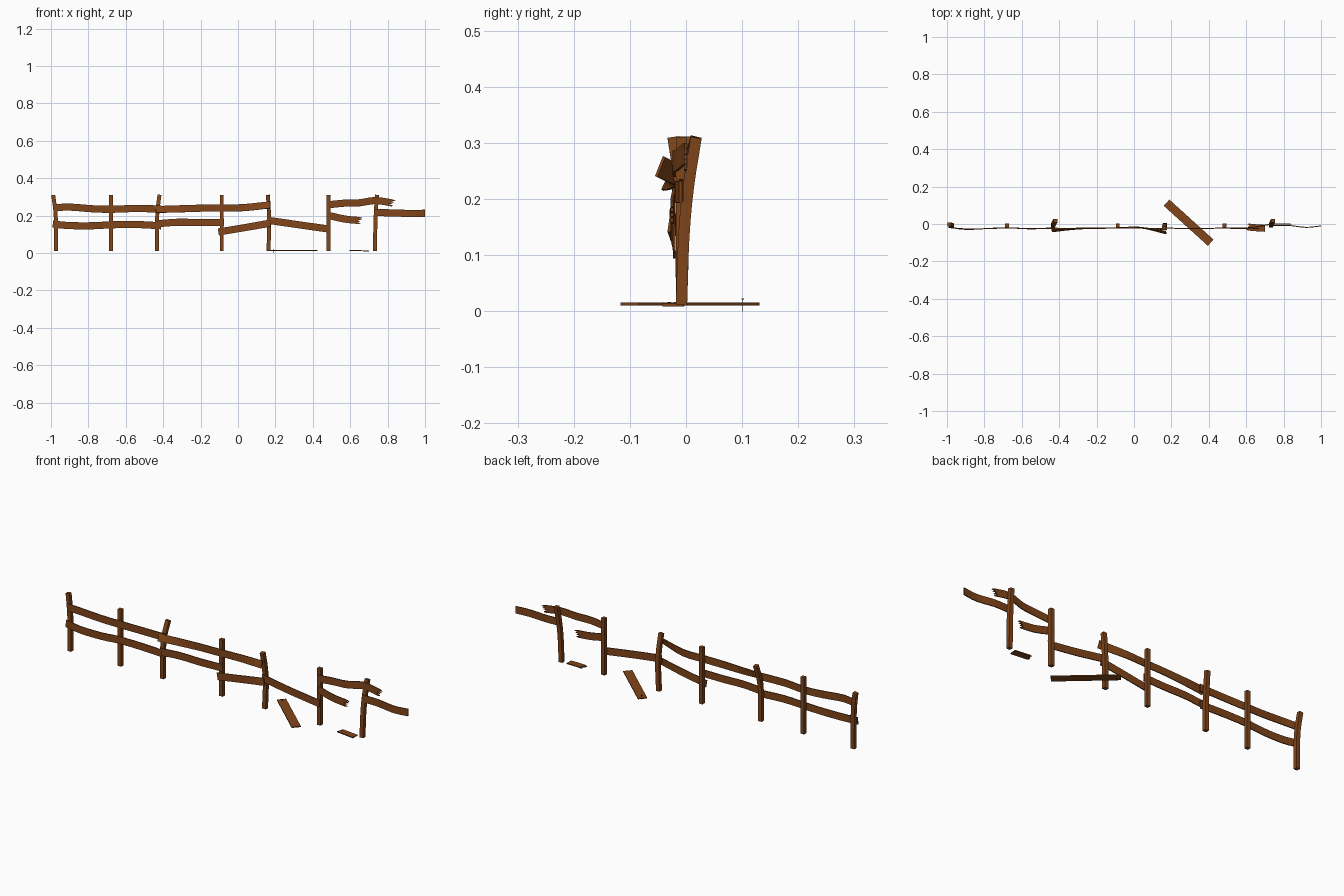
import bpy, math
from mathutils import Vector, Matrix

wood = bpy.data.materials.new("weathered_wood")
wood.diffuse_color = (0.22, 0.06, 0.01, 1)
iron = bpy.data.materials.new("rusty_iron")
iron.diffuse_color = (0.06, 0.04, 0.03, 1)

TEETH = [0.0, 0.016, -0.004, 0.012, -0.012, 0.006, -0.016, 0.008, -0.002]


def smooth(pts, sub):
    # Catmull-Rom through (x, y, z, twist) points
    p = [Vector(q) for q in pts]
    p = [2 * p[0] - p[1]] + p + [2 * p[-1] - p[-2]]
    out = []
    for i in range(1, len(p) - 2):
        a, b, c, d = p[i - 1:i + 3]
        for k in range(sub):
            t = k / sub
            out.append(0.5 * (2 * b + (c - a) * t + (2 * a - 5 * b + 4 * c - d) * t * t
                              + (3 * b - a - 3 * c + d) * t ** 3))
    return out + [p[-2]]


def beam(name, pts, wide, thick, jag=(0, 0), sub=3, mat=wood):
    # Sweep a rectangle along the path; jag = splintered start / end
    st = smooth(pts, sub)
    n = len(TEETH) if any(jag) else 2
    verts, faces = [], []
    for i, s in enumerate(st):
        t = (st[min(i + 1, len(st) - 1)] - st[max(i - 1, 0)]).to_3d().normalized()
        a = Vector((0, 1, 0)).cross(t).normalized()
        a = Matrix.Rotation(math.radians(s[3]), 3, t) @ a
        b = t.cross(a)
        end = jag[0] if i == 0 else jag[1] if i == len(st) - 1 else 0
        ring = [(k, -1) for k in range(n)] + [(k, 1) for k in reversed(range(n))]
        for k, side in ring:
            off = TEETH[k] * end * (-1 if i == 0 else 1)
            verts.append(s.to_3d() + a * wide * (k / (n - 1) - 0.5)
                         + b * side * thick / 2 + t * off)
    m = 2 * n
    for i in range(len(st) - 1):
        for j in range(m):
            j2 = (j + 1) % m
            faces.append((i * m + j, i * m + j2, (i + 1) * m + j2, (i + 1) * m + j))
    for base, flip in ((0, True), ((len(st) - 1) * m, False)):
        for k in range(n - 1):
            f = [base + k, base + k + 1, base + m - 2 - k, base + m - 1 - k]
            faces.append(f[::-1] if flip else f)
    me = bpy.data.meshes.new(name)
    me.from_pydata(verts, [], faces)
    me.materials.append(mat)
    ob = bpy.data.objects.new(name, me)
    bpy.context.collection.objects.link(ob)
    return ob


# Posts: x, then (dx, dy) at mid height, at rail height and at the top
posts = [
    (-0.973, (0, 0), (-0.003, 0.002), (-0.015, 0.006)),
    (-0.68, (0, 0), (0, 0), (0, 0)),
    (-0.432, (0, 0), (0.001, 0.006), (0.012, 0.026)),
    (-0.087, (0, 0), (0, 0), (0, 0)),
    (0.163, (0.003, 0.003), (0.002, -0.002), (-0.003, -0.015)),
    (0.484, (0, 0), (0, 0), (0, 0)),
    (0.732, (0.002, 0.004), (0.005, 0.012), (0.011, 0.026)),
]
for i, (x, m, r, t) in enumerate(posts):
    y = -0.008
    beam(f"post_{i + 1}", [(x, y, 0.011, 0), (x + m[0], y + m[1], 0.13, 0),
                           (x + r[0], y + r[1], 0.22, 0), (x + t[0], y + t[1], 0.31, 0)],
         0.021, 0.02)

# Rails still nailed to the posts
W, T = 0.038, 0.005
rails = {
    "upper_rail_left": [(-0.985, -0.018, 0.242, 0), (-0.9, -0.029, 0.246, 0),
                        (-0.78, -0.024, 0.237, 0), (-0.68, -0.02, 0.234, 0),
                        (-0.56, -0.026, 0.238, 0), (-0.41, -0.022, 0.236, 0)],
    "upper_rail_middle": [(-0.44, -0.034, 0.233, -25), (-0.33, -0.026, 0.236, -10),
                          (-0.2, -0.022, 0.24, 0), (-0.085, -0.02, 0.241, 0),
                          (0.03, -0.018, 0.243, -3), (0.172, -0.046, 0.258, -22)],
    "lower_rail_left": [(-0.99, -0.019, 0.155, 0), (-0.9, -0.026, 0.147, 0),
                        (-0.78, -0.025, 0.146, 0), (-0.68, -0.021, 0.151, 0),
                        (-0.55, -0.024, 0.153, 0), (-0.41, -0.021, 0.146, 0)],
    "lower_rail_middle": [(-0.43, -0.027, 0.157, 0), (-0.32, -0.026, 0.165, 0),
                          (-0.2, -0.024, 0.163, 0), (-0.075, -0.021, 0.165, 0)],
    "sagging_rail": [(-0.105, -0.021, 0.113, 0), (0.03, -0.022, 0.135, 0),
                     (0.172, -0.028, 0.16, -8)],
    "slanted_rail": [(0.155, -0.021, 0.176, 0), (0.32, -0.025, 0.152, 0),
                     (0.49, -0.021, 0.128, 0)],
    "end_rail": [(0.733, -0.01, 0.217, 0), (0.82, -0.007, 0.215, 0),
                 (0.92, -0.018, 0.212, 0), (1.0, -0.01, 0.213, 0)],
}
for name, pts in rails.items():
    beam(name, pts, W, T)

# Snapped rails with splintered ends
beam("broken_upper_rail", [(0.482, -0.02, 0.258, 0), (0.57, -0.022, 0.267, 0),
                           (0.65, -0.016, 0.269, 0), (0.735, -0.001, 0.281, 0),
                           (0.825, -0.001, 0.268, 0)], W, T, (0, 1))
beam("broken_lower_rail", [(0.482, -0.021, 0.202, 0), (0.57, -0.025, 0.182, 0),
                           (0.65, -0.025, 0.174, 0)], W, T, (0, 1))

# Boards lying on the ground
beam("fallen_board", [(0.174, 0.114, 0.013, 90), (0.41, -0.1, 0.013, 90)], 0.045, T, sub=1)
beam("fallen_fragment", [(0.61, -0.016, 0.0135, 90), (0.65, -0.02, 0.013, 90),
                         (0.7, -0.023, 0.011, 90)], 0.037, T, (0.7, 0))

# Nail left in the fallen board
beam("nail_shank", [(0.188, 0.101, 0.0, 0), (0.188, 0.101, 0.021, 0)], 0.0015, 0.0015, sub=1, mat=iron)
beam("nail_head", [(0.188, 0.101, 0.021, 0), (0.188, 0.101, 0.0225, 0)], 0.005, 0.005, sub=1, mat=iron)
